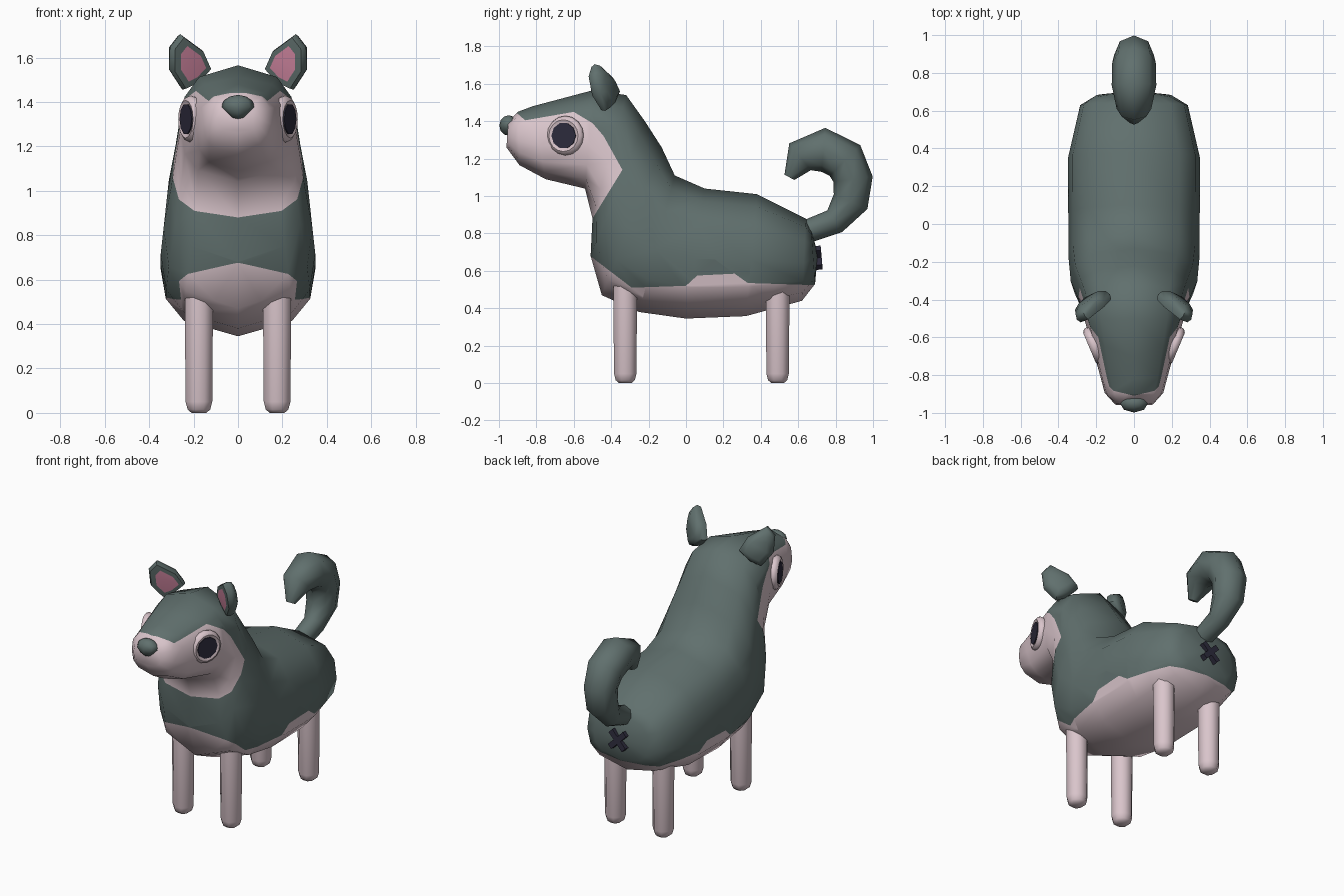
import bpy, bmesh, math
from mathutils import Vector, Matrix

if "Cube" in bpy.data.objects:
    bpy.data.objects.remove(bpy.data.objects["Cube"])


def material(name, rgb):
    m = bpy.data.materials.new(name)
    m.diffuse_color = (*rgb, 1)
    m.use_nodes = True
    m.node_tree.nodes["Principled BSDF"].inputs["Base Color"].default_value = m.diffuse_color
    return m


GREEN = material("slate green fur", (0.118, 0.162, 0.155))
PALE = material("pale pink fur", (0.70, 0.56, 0.60))
PINK = material("inner ear pink", (0.66, 0.25, 0.37))
DARK = material("dark violet", (0.026, 0.024, 0.045))


def finish(name, bm, mats, angle=60):
    bmesh.ops.recalc_face_normals(bm, faces=bm.faces)
    me = bpy.data.meshes.new(name)
    bm.to_mesh(me)
    bm.free()
    ob = bpy.data.objects.new(name, me)
    bpy.context.collection.objects.link(ob)
    for m in mats:
        me.materials.append(m)
    bpy.ops.object.select_all(action='DESELECT')
    ob.select_set(True)
    bpy.context.view_layer.objects.active = ob
    bpy.ops.object.shade_smooth_by_angle(angle=math.radians(angle))
    return ob


def loft(bm, rings, cap_start=True, cap_end=True):
    """Skin a list of closed rings with quads; returns the vertex rings."""
    vs = [[bm.verts.new(p) for p in r] for r in rings]
    n = len(vs[0])
    for a, b in zip(vs, vs[1:]):
        for i in range(n):
            bm.faces.new((a[i], a[(i + 1) % n], b[(i + 1) % n], b[i]))
    if cap_start:
        bm.faces.new(vs[0])
    if cap_end:
        bm.faces.new(vs[-1])
    return vs


def inside(p, poly):
    hit = False
    for (x1, y1), (x2, y2) in zip(poly, poly[1:] + poly[:1]):
        if (y1 > p[1]) != (y2 > p[1]) and p[0] < (x2 - x1) * (p[1] - y1) / (y2 - y1) + x1:
            hit = not hit
    return hit


# ---- body, neck and head: one loft from rump to muzzle
# each ring: top (y, z), bottom (y, z), half width
RINGS = [((.67, .82), (.69, .53), .20), ((.64, .88), (.62, .44), .285),
         ((.38, 1.01), (.32, .358), .35), ((.10, 1.04), (0, .345), .348),
         ((-.06, 1.11), (-.25, .38), .348), ((-.13, 1.26), (-.45, .47), .335),
         ((-.22, 1.40), (-.51, .68), .302), ((-.32, 1.54), (-.50, .88), .275),
         ((-.50, 1.565), (-.54, 1.04), .258), ((-.82, 1.48), (-.75, 1.09), .185),
         ((-.90, 1.45), (-.89, 1.165), .155), ((-.95, 1.40), (-.96, 1.26), .10)]
# cross-section: fraction down the ring, fraction of the half width
SECTION = [(0, 0), (.1, .68), (.27, .93), (.54, 1), (.76, .93), (.9, .7), (1, 0)]


def body_ring(top, bot, w):
    half = [(w * f, top[0] + (bot[0] - top[0]) * t, top[1] + (bot[1] - top[1]) * t)
            for t, f in SECTION]
    return half + [(-x, y, z) for x, y, z in half[-2:0:-1]]


bm = bmesh.new()
first = loft(bm, [body_ring(*r) for r in RINGS], cap_start=False)[0]
rump = bm.verts.new((0, .705, .69))
for i in range(len(first)):
    bm.faces.new((first[i], first[(i + 1) % len(first)], rump))

# pale regions in side profile: face mask and belly
MASK = [(-1.1, 1.46), (-.90, 1.44), (-.86, 1.405), (-.60, 1.45), (-.50, 1.39),
        (-.44, 1.32), (-.34, 1.14), (-.50, .88), (-.55, .80), (-1.1, .80)]
BELLY = [(-.70, .81), (-.50, .67), (-.29, .51), (0, .52), (.06, .575),
         (.26, .585), (.33, .535), (.80, .52), (.80, .2), (-.70, .2)]
for poly in (MASK, BELLY):
    for a, b in zip(poly, poly[1:] + poly[:1]):
        lo = [min(a[i], b[i]) for i in (0, 1)]
        hi = [max(a[i], b[i]) for i in (0, 1)]
        near = [f for f in bm.faces if all(
            min(v.co[i + 1] for v in f.verts) <= hi[i] and
            max(v.co[i + 1] for v in f.verts) >= lo[i] for i in (0, 1))]
        geom = set(near)
        for f in near:
            geom.update(f.edges)
            geom.update(f.verts)
        if near:
            bmesh.ops.bisect_plane(bm, geom=list(geom), dist=1e-5, plane_co=(0, *a),
                                   plane_no=(0, b[1] - a[1], a[0] - b[0]))
for f in bm.faces:
    c = f.calc_center_median()
    f.material_index = int(inside((c.y, c.z), MASK) or inside((c.y, c.z), BELLY))
finish("body", bm, [GREEN, PALE])

# ---- tail: curled tube, (y, z, radius)
TAIL = [(.645, .81, .062), (.795, .865, .07), (.88, .97, .098), (.893, 1.09, .106),
        (.85, 1.19, .116), (.735, 1.247, .118), (.61, 1.21, .092), (.553, 1.10, .03)]
bm = bmesh.new()
rings = []
for i, (y, z, r) in enumerate(TAIL):
    p, q = TAIL[max(i - 1, 0)], TAIL[min(i + 1, len(TAIL) - 1)]
    d = Vector((0, q[0] - p[0], q[1] - p[1])).normalized()
    n = Vector((0, -d.z, d.y))
    rings.append([Vector((0, y, z)) + n * r * math.cos(k * math.pi / 4)
                  + Vector((r * math.sin(k * math.pi / 4), 0, 0)) for k in range(8)])
loft(bm, rings)
finish("tail", bm, [GREEN])

# ---- nose: rounded wedge, narrow at the bottom
bm = bmesh.new()
bmesh.ops.create_uvsphere(bm, u_segments=8, v_segments=6, radius=1)
for v in bm.verts:
    k = 1 if v.co.z > -.1 else .75
    v.co = (v.co.x * .075 * k, v.co.y * .05 - .948, v.co.z * .055 + 1.377)
finish("nose", bm, [GREEN])

# ---- crossed bars under the tail
bm = bmesh.new()
for s in (-1, 1):
    m = (Matrix.Translation((0, .708, .67)) @ Matrix.Rotation(math.radians(5), 4, 'X')
         @ Matrix.Rotation(s * math.pi / 4, 4, 'Y') @ Matrix.Diagonal((.036, .035, .145, 1)))
    bmesh.ops.create_cube(bm, size=1, matrix=m)
finish("rear_cross", bm, [DARK], 30)

# ear outline in front elevation (x, z), outer side positive
EAR = [(.26, 1.705), (.303, 1.65), (.305, 1.54), (.25, 1.455),
       (.19, 1.485), (.127, 1.55), (.165, 1.635)]

for side, s in (("left", 1), ("right", -1)):
    # legs with rounded feet
    for place, y in (("front", -.325), ("back", .49)):
        bm = bmesh.new()
        loft(bm, [[(s * .176 + r * math.cos((k + .5) * math.pi / 4),
                    y + r * math.sin((k + .5) * math.pi / 4), z) for k in range(8)]
                  for z, r in ((0, .036), (.015, .055), (.05, .065), (.53, .069))])
        finish(f"{place}_leg_{side}", bm, [PALE], 50)

    # eye: rounded rim disc with a dark pupil plate
    out = Vector((s * .92, -.39, 0))
    rot = out.to_track_quat('Z', 'Y').to_matrix().to_4x4()
    at = Matrix.Translation((s * .212, -.645, 1.323)) @ rot
    for name, n, prof, mat in (
            ("eye", 16, ((-.05, .09), (0, .106), (.016, .10), (.026, .085), (.02, .07)), PALE),
            ("pupil", 10, ((.01, .07), (.026, .07)), DARK)):
        bm = bmesh.new()
        loft(bm, [[at @ Vector((r * math.cos(k * math.tau / n),
                                r * math.sin(k * math.tau / n), h)) for k in range(n)]
                  for h, r in prof])
        finish(f"{name}_{side}", bm, [mat], 50)

    # ear: outline shell with domed back and pink inset front
    u, v = Vector((.84, -.54, 0)), Vector((0, -.2, 1))
    w = Vector((-.54, -.84, -.17)).normalized()

    def ear_ring(scale, depth):
        pts = []
        for x, z in EAR:
            p = (Vector((.213, -.432, 1.57)) + u * ((x - .213) * scale / .84)
                 + v * ((z - 1.57) * scale) + w * depth)
            pts.append((s * p.x, p.y, p.z))
        return pts

    bm = bmesh.new()
    rings = loft(bm, [ear_ring(*r) for r in
                      ((.6, -.05), (.9, -.03), (1, 0), (.92, .025), (.64, .028))])
    bm.faces.ensure_lookup_table()
    bm.faces[-1].material_index = 1
    finish(f"ear_{side}", bm, [GREEN, PINK], 50)
